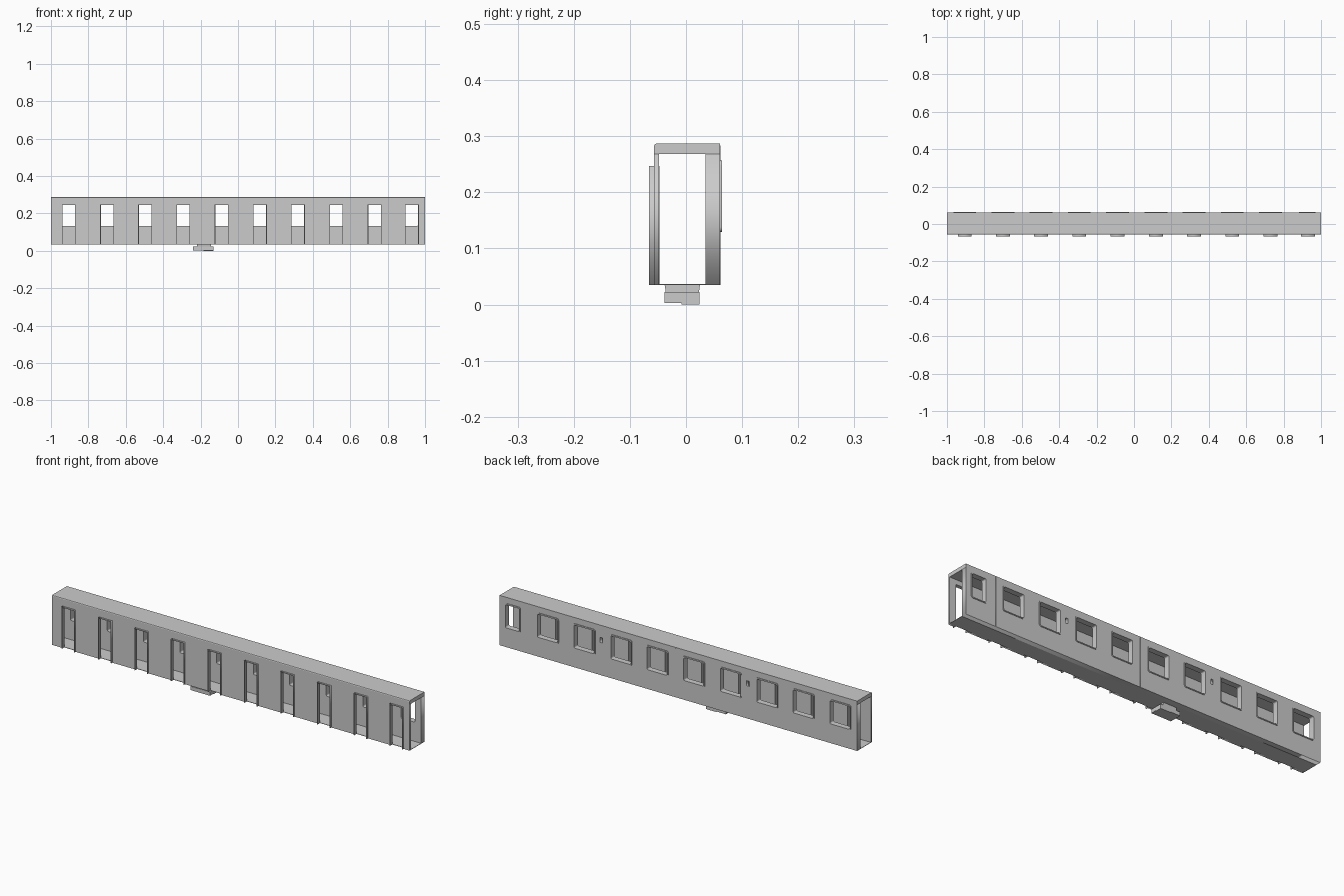
import bpy, bmesh, math

if "Cube" in bpy.data.objects:
    bpy.data.objects.remove(bpy.data.objects["Cube"])

DOORS = [-0.905, -0.70, -0.497, -0.293, -0.088, 0.117, 0.32, 0.525, 0.73, 0.93]
FLOOR, CEIL, TOP = 0.035, 0.268, 0.287


def rect(x0, x1, z0, z1, r=0.0):
    """Rectangle outline, optionally with rounded corners."""
    if r == 0:
        return [(x0, z0), (x1, z0), (x1, z1), (x0, z1)]
    pts = []
    corners = [(x1 - r, z1 - r), (x0 + r, z1 - r), (x0 + r, z0 + r), (x1 - r, z0 + r)]
    for q, (cx, cz) in enumerate(corners):
        for i in range(4):
            a = math.pi / 2 * (q + i / 3)
            pts.append((cx + r * math.cos(a), cz + r * math.sin(a)))
    return pts


def plate(name, outlines, y0, y1):
    """Upright plate in the xz plane; inner outlines become holes."""
    cu = bpy.data.curves.new(name, 'CURVE')
    cu.dimensions = '2D'
    cu.fill_mode = 'BOTH'
    cu.extrude = (y1 - y0) / 2
    for pts in outlines:
        sp = cu.splines.new('POLY')
        sp.points.add(len(pts) - 1)
        for p, (x, z) in zip(sp.points, pts):
            p.co = (x, z, 0, 1)
        sp.use_cyclic_u = True
    tmp = bpy.data.objects.new(name + "_curve", cu)
    bpy.context.collection.objects.link(tmp)
    dg = bpy.context.evaluated_depsgraph_get()
    me = bpy.data.meshes.new_from_object(tmp.evaluated_get(dg))
    bpy.data.objects.remove(tmp)
    bm = bmesh.new()
    bm.from_mesh(me)
    bmesh.ops.remove_doubles(bm, verts=bm.verts, dist=1e-6)
    for v in bm.verts:
        x, z, d = v.co
        v.co = (x, (y0 + y1) / 2 - d, z)
    bmesh.ops.recalc_face_normals(bm, faces=bm.faces)
    bm.to_mesh(me)
    bm.free()
    ob = bpy.data.objects.new(name, me)
    bpy.context.collection.objects.link(ob)
    return ob


def prism(name, profile, x0, x1):
    """Extrude a yz profile along x."""
    bm = bmesh.new()
    f = bm.faces.new([bm.verts.new((x0, y, z)) for y, z in profile])
    r = bmesh.ops.extrude_face_region(bm, geom=[f])
    for v in r['geom']:
        if isinstance(v, bmesh.types.BMVert):
            v.co.x = x1
    bmesh.ops.recalc_face_normals(bm, faces=bm.faces)
    me = bpy.data.meshes.new(name)
    bm.to_mesh(me)
    bm.free()
    ob = bpy.data.objects.new(name, me)
    bpy.context.collection.objects.link(ob)
    return ob


# Front wall: one outline notched by the doorways
outline = [(-1, CEIL), (-1, FLOOR)]
for x in DOORS:
    outline += [(x - .036, FLOOR), (x - .036, .246), (x + .036, .246), (x + .036, FLOOR)]
outline += [(1, FLOOR), (1, CEIL)]
plate("front_wall", [outline], -0.057, -0.048)

# Projecting door frames
for x in DOORS:
    a, b = .037, .0335
    plate("door_frame", [[(x - a, FLOOR), (x - b, FLOOR), (x - b, .244), (x + b, .244),
                          (x + b, FLOOR), (x + a, FLOOR), (x + a, .247), (x - a, .247)]],
          -0.066, -0.0475)

# Back wall with windows and two small openings
windows = [(x - .056, x + .056) for x in DOORS[:-1]] + [(.888, .965)]
holes = [rect(a, b, .134, .25, .006) for a, b in windows]
holes += [rect(x - .008, x + .008, .20, .225) for x in (-0.39, 0.43)]
plate("back_wall", [rect(-1, 1, FLOOR, CEIL)] + holes, 0.035, 0.061)

# Window frames
for a, b in windows:
    plate("window_frame", [rect(a - .005, b + .005, .129, .257, .009),
                           rect(a, b, .134, .25, .006)], 0.060, 0.064)

# Panel seams on the back, between windows
for p, q in zip(DOORS, DOORS[1:]):
    m = (p + q) / 2
    plate("wall_seam", [rect(m - .0015, m + .0015, FLOOR, TOP - .004)], 0.060, 0.0616)

# Roof with eased front edge, and thin floor
prism("roof", [(-.057, CEIL), (.061, CEIL), (.061, TOP), (-.052, TOP),
               (-.0555, TOP - .0015), (-.057, TOP - .005)], -1, 1)
prism("floor", [(-.048, FLOOR), (.035, FLOOR), (.035, .037), (-.048, .037)], -1, 1)

# Underfloor mount: neck and slab with a lower half
prism("mount_neck", [(-.036, .022), (.023, .022), (.025, FLOOR), (-.038, FLOOR)], -.22, -.145)
prism("mount_slab", [(-.038, .003), (.024, .003), (.024, .022), (-.038, .022)], -.24, -.13)
prism("mount_pad", [(-.008, 0), (.024, 0), (.024, .003), (-.008, .003)], -.185, -.13)
